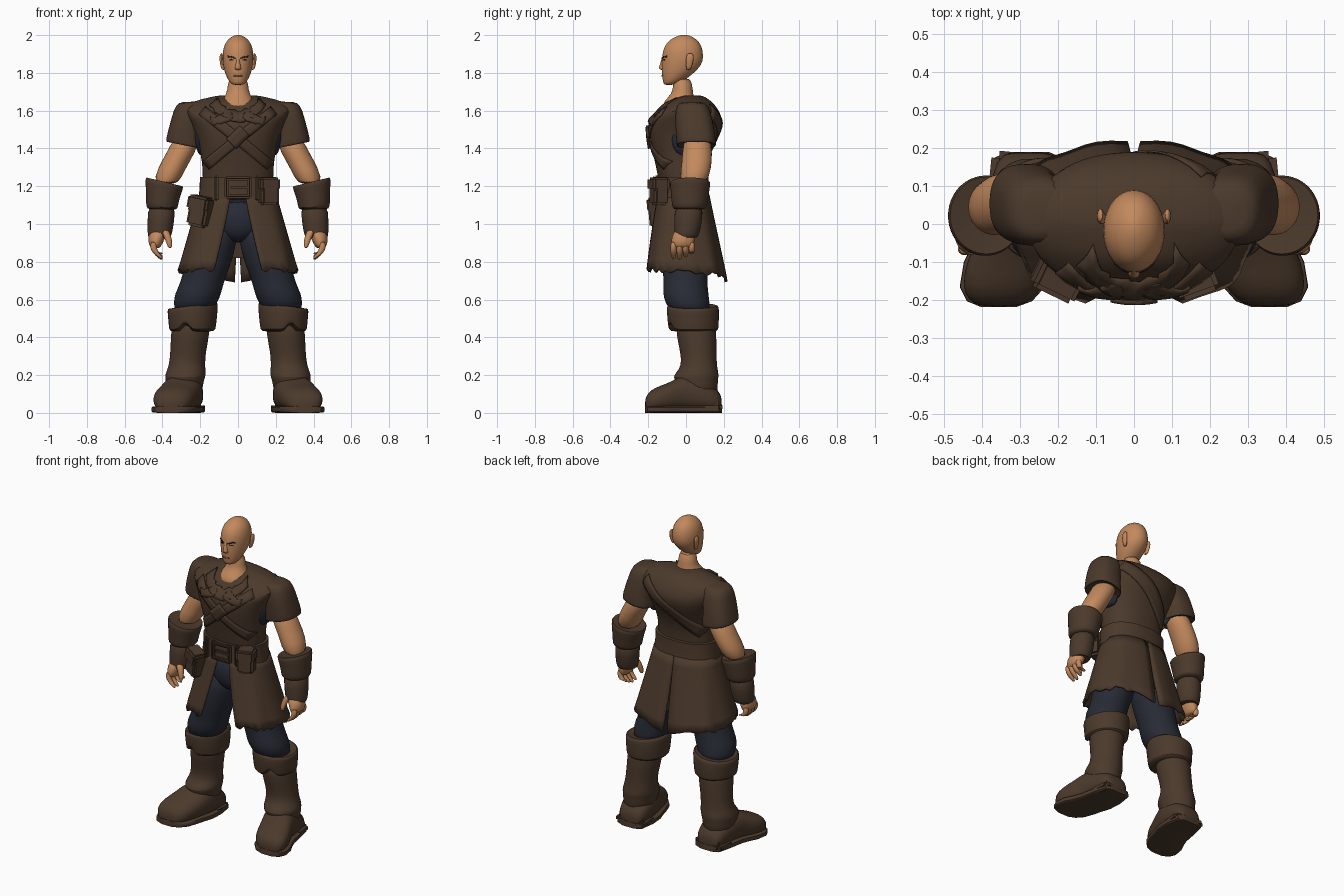
import bpy, bmesh, math, random
from math import sin, cos, pi
from mathutils import Vector, Matrix
from mathutils.bvhtree import BVHTree

random.seed(4)
if "Cube" in bpy.data.objects:
    bpy.data.objects.remove(bpy.data.objects["Cube"])


def material(name, rgb):
    m = bpy.data.materials.new(name)
    m.use_nodes = True
    m.diffuse_color = (*rgb, 1)
    m.node_tree.nodes["Principled BSDF"].inputs["Base Color"].default_value = (*rgb, 1)
    return m


leather = material("brown leather", (.072, .042, .025))
skin = material("tan skin", (.54, .25, .11))
lip = material("dark skin", (.36, .15, .07))
cloth = material("navy cloth", (.021, .024, .036))
dark = material("dark brow", (.03, .015, .01))


def finish(name, bm, mat, mirror=False, subsurf=0, solid=0, angle=50):
    """Turn a bmesh into a shaded object with its modifiers."""
    bmesh.ops.recalc_face_normals(bm, faces=bm.faces)
    mesh = bpy.data.meshes.new(name)
    bm.to_mesh(mesh)
    bm.free()
    mesh.materials.append(mat)
    ob = bpy.data.objects.new(name, mesh)
    bpy.context.collection.objects.link(ob)
    bpy.ops.object.select_all(action='DESELECT')
    ob.select_set(True)
    bpy.context.view_layer.objects.active = ob
    bpy.ops.object.shade_smooth_by_angle(angle=math.radians(angle))
    if solid:
        mod = ob.modifiers.new("thickness", 'SOLIDIFY')
        mod.thickness, mod.offset = solid, 0
    if mirror:
        ob.modifiers.new("mirror", 'MIRROR').use_mirror_merge = False
    if subsurf:
        mod = ob.modifiers.new("smooth", 'SUBSURF')
        mod.levels = mod.render_levels = subsurf
    return ob


def spow(v, e):
    return math.copysign(abs(v) ** e, v)


def loft(name, rings, mat, axis='z', power=2, n=24, edit=None, angle=60, **kw):
    """Skin elliptical rings (x, y, z, radius, radius, slope) into a closed form."""
    bm = bmesh.new()
    loops = []
    for x, y, z, ra, rb, *slope in rings:
        loop = []
        for i in range(n):
            t = 2 * pi * i / n
            a, b = ra * spow(sin(t), 2 / power), rb * spow(-cos(t), 2 / power)
            tilt = a * slope[0] if slope else 0
            co = (x + a, y + b, z + tilt) if axis == 'z' else (x + a, y, z + b)
            loop.append(bm.verts.new(co))
        loops.append(loop)
    for lo, hi in zip(loops, loops[1:]):
        for i in range(n):
            j = (i + 1) % n
            bm.faces.new((lo[i], lo[j], hi[j], hi[i]))
    bm.faces.new(loops[0])
    bm.faces.new(loops[-1])
    if edit:
        for v in bm.verts:
            edit(v.co)
    return finish(name, bm, mat, angle=angle, **kw)


def box(name, center, size, mat, turn=0, bevel=.008, yaw=0, **kw):
    bm = bmesh.new()
    m = (Matrix.Translation(center) @ Matrix.Rotation(yaw, 4, 'Z')
         @ Matrix.Rotation(turn, 4, 'Y') @ Matrix.Diagonal((*size, 1)))
    bmesh.ops.create_cube(bm, size=1, matrix=m)
    bmesh.ops.bevel(bm, geom=bm.edges[:], offset=bevel, segments=2, affect='EDGES')
    return finish(name, bm, mat, **kw)


def drape(name, target, path, width, mat, side=-1, lift=.006, steps=14, ragged=0, **kw):
    """Lay a strip along an x-z path on the front (-1) or back (1) of a part."""
    tree = BVHTree.FromObject(target, bpy.context.evaluated_depsgraph_get())
    bm = bmesh.new()
    pts = [Vector(p) for p in path]
    rows, last = [], 0
    for s in range(steps + 1):
        f = s / steps * (len(pts) - 1)
        k = min(int(f), len(pts) - 2)
        c = pts[k].lerp(pts[k + 1], f - k)
        d = (pts[k + 1] - pts[k]).normalized()
        row = []
        for o in (-.5, -.17, .17, .5):
            w = width * o * (1 + random.uniform(-ragged, ragged))
            x, z = c.x - d.y * w, c.y + d.x * w
            hit = tree.ray_cast(Vector((x, side * 2, z)), Vector((0, -side, 0)))[0]
            last = hit.y if hit else last
            row.append(bm.verts.new((x, last + side * lift, z)))
        rows.append(row)
    for a, b in zip(rows, rows[1:]):
        for i in range(3):
            bm.faces.new((a[i], a[i + 1], b[i + 1], b[i]))
    return finish(name, bm, mat, solid=lift, **kw)


# Head, ears, nose and face
head = loft("head", [(0, -.092, 1.735, .028, .024), (0, -.072, 1.75, .046, .05),
                     (0, -.048, 1.79, .067, .08), (0, -.022, 1.84, .08, .108),
                     (0, -.017, 1.89, .084, .111), (0, -.016, 1.94, .077, .101),
                     (0, -.013, 1.975, .057, .075), (0, -.011, 1.994, .03, .04),
                     (0, -.01, 2.002, .008, .01)], skin, subsurf=1)
loft("nose", [(0, -.125, 1.815, .017, .01), (0, -.128, 1.825, .019, .02),
              (0, -.122, 1.85, .011, .014), (0, -.118, 1.89, .009, .009)],
     skin, n=10, subsurf=1)
loft("ears", [(.076, .012, 1.815, .008, .01), (.083, .016, 1.83, .01, .016),
              (.088, .02, 1.87, .011, .022), (.089, .022, 1.893, .009, .02),
              (.086, .02, 1.905, .004, .01)], skin, n=10, mirror=True, subsurf=1)
drape("eyebrows", head, [(.014, 1.877), (.035, 1.885), (.054, 1.887)], .008, dark,
      lift=.003, mirror=True)
drape("eyes", head, [(.024, 1.868), (.044, 1.87)], .007, dark, lift=.002, mirror=True)
drape("mouth", head, [(-.024, 1.785), (.024, 1.785)], .006, lip, lift=.002)
loft("neck", [(0, -.03, 1.58, .11, .09), (0, -.038, 1.635, .1, .092),
              (0, -.027, 1.67, .072, .068), (0, -.014, 1.71, .054, .05),
              (0, -.024, 1.78, .054, .052)], skin, subsurf=1)


# Tunic body, sleeves and strapping
def dip_collar(co):
    if co.z > 1.58:
        co.z += .28 * min(co.y, 0)


tunic = loft("tunic", [(0, -.01, 1.13, .19, .12), (0, -.025, 1.26, .186, .125),
                       (0, -.027, 1.34, .192, .14), (0, -.022, 1.42, .208, .166),
                       (0, -.004, 1.5, .235, .192), (0, .002, 1.56, .265, .193),
                       (0, .002, 1.615, .29, .165), (0, .002, 1.648, .25, .135),
                       (0, -.003, 1.672, .15, .108), (0, -.005, 1.686, .08, .075)],
             leather, power=2.3, n=32, edit=dip_collar, subsurf=1)
loft("sleeves", [(.24, .03, 1.648, .055, .05), (.246, .034, 1.634, .085, .085),
                 (.264, .04, 1.56, .089, .1), (.282, .05, 1.48, .092, .104),
                 (.283, .055, 1.42, .1, .106, .2), (.283, .055, 1.412, .096, .102, .2),
                 (.28, .055, 1.43, .07, .08, .2)],
     leather, power=2.5, mirror=True, subsurf=1)
loft("undershirt_armpits", [(.19, .01, 1.36, .015, .05), (.2, .01, 1.4, .022, .08),
                            (.21, .01, 1.45, .025, .09), (.215, .01, 1.5, .02, .08)],
     cloth, n=16, mirror=True, subsurf=1)
drape("chest_straps", tunic, [(-.17, 1.31), (0, 1.45), (.19, 1.6)], .055, leather,
      mirror=True)
drape("chest_diamond", tunic, [(-.035, 1.425), (.035, 1.495)], .075, leather, lift=.014)
drape("collar_scarf", tunic, [(-.13, 1.645), (-.08, 1.59), (0, 1.565), (.08, 1.59), (.13, 1.645)],
      .05, leather, lift=.01, ragged=.35)
drape("scarf_tails", tunic, [(.03, 1.58), (.1, 1.55), (.14, 1.54)], .045, leather,
      lift=.01, ragged=.4, mirror=True, steps=6)
drape("back_sash", tunic, [(-.17, 1.32), (0, 1.46), (.2, 1.6)], .08, leather,
      side=1, lift=.005)

# Arms, bracers and hands
loft("upper_arms", [(.26, .06, 1.48, .07, .07), (.305, .06, 1.37, .076, .08),
                    (.35, .055, 1.3, .074, .08), (.385, .035, 1.2, .07, .075)],
     skin, mirror=True, subsurf=1)
loft("bracer_cuffs", [(.388, .024, 1.215, .075, .08, .25), (.388, .022, 1.228, .1, .106, .25),
                      (.391, .022, 1.21, .101, .109, .22), (.4, .02, 1.13, .086, .096, .1),
                      (.403, .018, 1.085, .086, .094, .05), (.403, .018, 1.075, .07, .075)],
     leather, mirror=True, subsurf=1)
loft("bracers", [(.403, .016, 1.11, .075, .078), (.408, .012, 1.02, .071, .074),
                 (.414, .005, .95, .066, .068), (.416, 0, .925, .058, .06),
                 (.416, 0, .93, .04, .04)], leather, mirror=True, subsurf=1)
loft("palms", [(.415, -.005, .98, .045, .05), (.43, -.015, .93, .046, .062),
               (.438, -.018, .89, .036, .062), (.436, -.018, .87, .02, .05)],
     skin, mirror=True, subsurf=1)
for i, label in enumerate(("index", "middle", "ring", "little")):
    y, tip = -.066 + i * .032, .815 + (0, -.004, .008, .024)[i]
    loft(label + "_fingers", [(.445, y, .91, .018, .016), (.45, y, .875, .018, .017),
                              (.435, y, .845, .017, .016), (.412, y, tip + .012, .014, .014),
                              (.405, y, tip, .006, .006)],
         skin, n=10, mirror=True, subsurf=1)
loft("thumbs", [(.395, -.035, .975, .026, .026), (.374, -.05, .94, .021, .02),
                (.362, -.062, .895, .017, .017), (.36, -.064, .87, .008, .008)],
     skin, n=10, mirror=True, subsurf=1)

# Belt, buckle and pouches
loft("belt", [(0, -.018, 1.13, .185, .125), (0, -.018, 1.132, .21, .144),
              (0, -.02, 1.19, .203, .139), (0, -.02, 1.248, .202, .139),
              (0, -.02, 1.25, .185, .125)], leather, power=2.3, n=40, angle=35)
for z in (1.145, 1.24):
    box("buckle_rail", (0, -.17, z), (.14, .025, .022), leather)
for x in (-.06, .06):
    box("buckle_post", (x, -.17, 1.192), (.022, .025, .11), leather)
box("buckle_tongue", (.01, -.168, 1.192), (.1, .02, .016), leather, bevel=.004)
for x in (-.115, .1):
    box("belt_loop", (x, -.155, 1.19), (.022, .03, .135), leather)
for label, x, z, w, h, turn, yaw in (("left", .16, 1.172, .1, .145, 0, .35),
                                     ("right", -.2, 1.065, .11, .16, .2, -.45)):
    box(label + "_pouch", (x, -.142, z), (w, .085, h), leather, turn, .014, yaw)
    box(label + "_pouch_flap", (x, -.145, z + h * .27), (w + .01, .092, h * .5),
        leather, turn, .012, yaw)

# Split skirt: one sheet from front opening to back slit, mirrored
bm = bmesh.new()
rows, cols = 8, 28
grid = []
for r in range(rows + 1):
    f = r / rows
    start, line = .12 + .2 * f, []
    for c in range(cols + 1):
        t = start + (pi - .002 - .022 * f * f - start) * c / cols
        pleat = 1 + .02 * f * sin(t * 9)
        x = (.198 + .11 * f) * pleat * spow(sin(t), .78)
        y = -.014 + .014 * f - (.132 + .078 * f) * pleat * spow(cos(t), .78)
        z = 1.15 - f * (.39 + .055 * (t / pi) ** 2)
        if r == rows:
            z += random.uniform(-.014, .014)
        line.append(bm.verts.new((x, y, z)))
    grid.append(line)
for a, b in zip(grid, grid[1:]):
    for c in range(cols):
        bm.faces.new((a[c], a[c + 1], b[c + 1], b[c]))
finish("skirt", bm, leather, mirror=True, solid=.014)
loft("skirt_back_lining", [(0, .105, 1.14, .06, .006), (0, .172, .82, .06, .006)],
     leather, power=5)

# Trousers
loft("trouser_seat", [(0, -.005, .9, .04, .06), (0, -.01, .94, .13, .11),
                      (0, -.015, 1.02, .172, .122), (0, -.015, 1.14, .17, .11)],
     cloth, subsurf=1)
loft("trouser_legs", [(.095, -.005, 1.02, .09, .11), (.13, -.005, .89, .125, .125),
                      (.165, -.005, .77, .122, .122), (.19, -.002, .69, .114, .115),
                      (.212, -.002, .63, .124, .122), (.226, .008, .58, .116, .118),
                      (.24, .03, .52, .095, .1)], cloth, mirror=True, subsurf=1)


# Boots with notched, turned-down cuffs
def notch(co):
    if co.z < .46 and co.y < .03:
        co.z += max(0, .06 - abs(co.x - .28) * 1.6)


loft("boot_cuffs", [(.24, .035, .555, .1, .1, -.12), (.24, .035, .572, .127, .132, -.12),
                    (.24, .036, .56, .136, .14, -.12), (.24, .038, .49, .128, .136, -.05),
                    (.242, .04, .435, .124, .134), (.243, .04, .43, .108, .115)],
     leather, n=32, edit=notch, mirror=True, subsurf=1)
loft("boot_shafts", [(.248, .05, .52, .1, .105), (.253, .055, .41, .103, .107),
                     (.265, .066, .32, .094, .096), (.27, .07, .25, .096, .094),
                     (.276, .06, .215, .106, .112), (.28, .052, .19, .108, .122),
                     (.282, .056, .17, .1, .112), (.285, .07, .06, .09, .1)],
     leather, mirror=True, subsurf=1)
foot = [(.19, .278, .05, .07), (.175, .278, .084, .12), (.08, .282, .102, .18),
        (0, .292, .106, .205), (-.05, .31, .107, .178), (-.1, .329, .113, .15),
        (-.165, .346, .107, .13), (-.203, .354, .082, .1), (-.218, .356, .045, .065)]
loft("boot_feet", [(x, y, h / 2 + .005, w, h / 2) for y, x, w, h in foot],
     leather, axis='y', power=2.4, mirror=True, subsurf=1)
loft("boot_soles", [(x, y, .018, w * 1.05, .018) for y, x, w, h in foot],
     leather, axis='y', power=6, mirror=True, angle=40)
box("boot_heels", (.28, .12, .03), (.2, .13, .06), leather, yaw=.1, bevel=.02, mirror=True)
